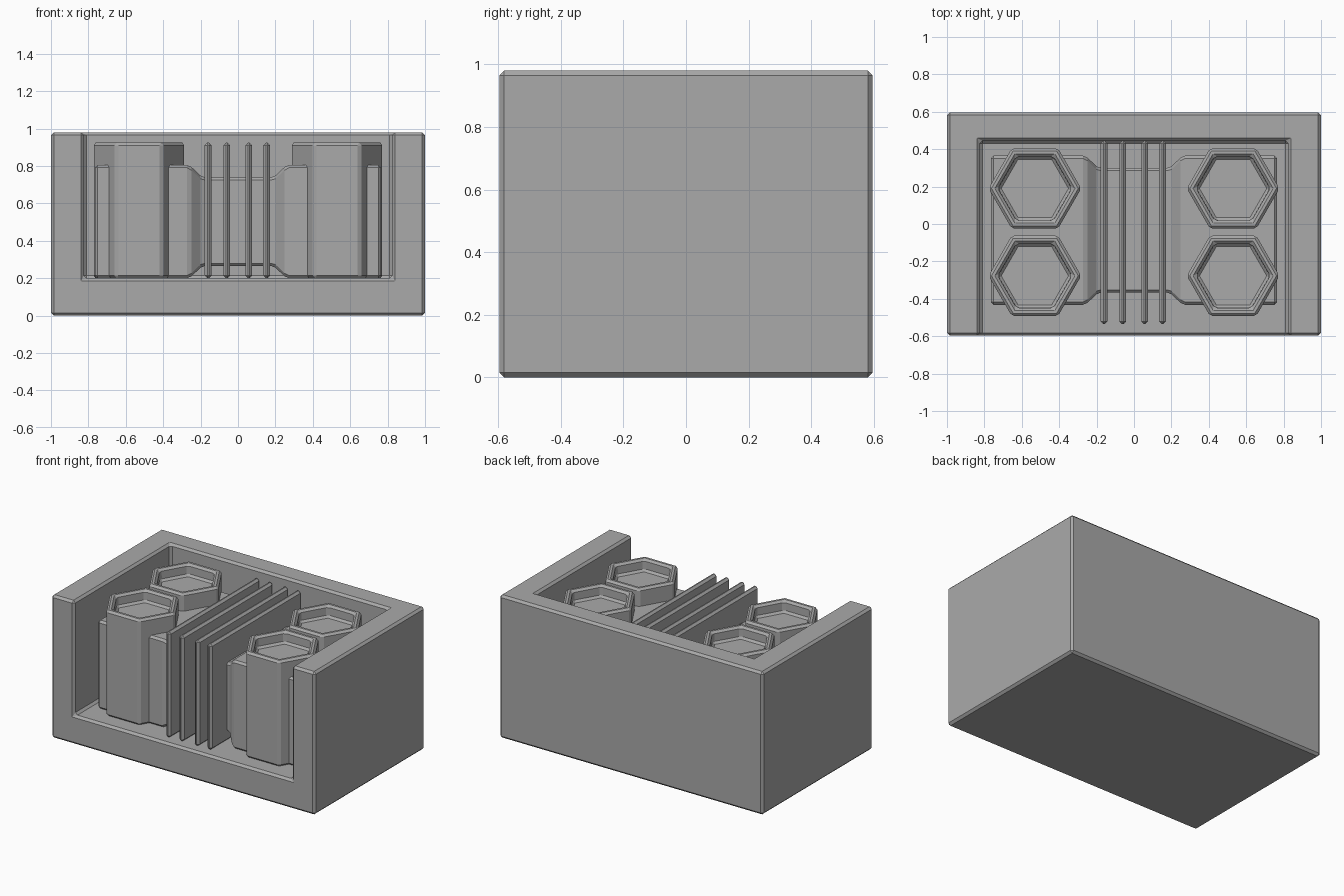
import bpy, bmesh
from mathutils import Matrix
from math import pi

cube = bpy.data.objects.get("Cube")
if cube:
    bpy.data.objects.remove(cube, do_unlink=True)

GREY = (0.4, 0.4, 0.4, 1)
mat = bpy.data.materials.new("plain grey")
mat.use_nodes = True
mat.diffuse_color = GREY
mat.node_tree.nodes["Principled BSDF"].inputs["Base Color"].default_value = GREY


def add_object(name, bm, bevel=0.0):
    """Turn a bmesh into an object with an optional chamfer."""
    bmesh.ops.recalc_face_normals(bm, faces=bm.faces)
    mesh = bpy.data.meshes.new(name)
    bm.to_mesh(mesh)
    bm.free()
    mesh.materials.append(mat)
    obj = bpy.data.objects.new(name, mesh)
    bpy.context.collection.objects.link(obj)
    if bevel:
        add_bevel(obj, bevel)
    return obj


def add_bevel(obj, width):
    mod = obj.modifiers.new("chamfer", 'BEVEL')
    mod.width = width
    mod.segments = 1
    mod.limit_method = 'ANGLE'
    mod.angle_limit = 0.4


def box(lo, hi):
    bm = bmesh.new()
    size = [b - a for a, b in zip(lo, hi)]
    mid = [(a + b) / 2 for a, b in zip(lo, hi)]
    matrix = Matrix.Translation(mid) @ Matrix.Diagonal((*size, 1))
    bmesh.ops.create_cube(bm, size=1, matrix=matrix)
    return bm


# Outer housing, open at the top and front
housing = add_object("housing", box((-1, -0.597, 0), (1, 0.597, 0.98)))
cutter = add_object("cavity_cutter", box((-0.825, -1, 0.2), (0.825, 0.445, 1.5)))
cutter.hide_render = True
cutter.hide_viewport = True
cutter.display_type = 'WIRE'
cut = housing.modifiers.new("cavity", 'BOOLEAN')
cut.operation = 'DIFFERENCE'
cut.solver = 'EXACT'
cut.object = cutter
add_bevel(housing, 0.015)


# Hexagonal columns with a recessed top
def hex_column(name, x, y):
    bm = bmesh.new()
    bmesh.ops.create_cone(bm, cap_ends=True, segments=6, radius1=0.248,
                          radius2=0.248, depth=0.725,
                          matrix=Matrix.Translation((x, y, 0.5625))
                          @ Matrix.Rotation(pi / 6, 4, 'Z'))
    # Line a pair of corners up with the x axis
    widest = max(v.co.x for v in bm.verts) - x
    if widest < 0.24:
        bmesh.ops.rotate(bm, verts=bm.verts, cent=(x, y, 0),
                         matrix=Matrix.Rotation(pi / 6, 3, 'Z'))
    bm.normal_update()
    top = max(bm.faces, key=lambda f: f.calc_center_median().z)
    bmesh.ops.inset_region(bm, faces=[top], thickness=0.05)
    bmesh.ops.inset_region(bm, faces=[top], thickness=0.002)
    bmesh.ops.translate(bm, verts=top.verts, vec=(0, 0, -0.08))
    add_object(name, bm, 0.014)


for side, x in (("left", 0.53), ("right", -0.53)):
    for end, y in (("front", -0.277), ("back", 0.19)):
        hex_column(f"{end}_{side}_column", x, y)

# Cross block lofted along x, with a narrower waist in the middle
bm = bmesh.new()
rings = []
for x, inset in ((-0.765, 0), (-0.26, 0), (-0.19, 0.066),
                 (0.19, 0.066), (0.26, 0), (0.765, 0)):
    y0, y1, z0, z1 = -0.432 + inset, 0.365 - inset, 0.2 + inset, 0.805 - inset
    rings.append([bm.verts.new((x, y, z))
                  for y, z in ((y0, z0), (y1, z0), (y1, z1), (y0, z1))])
for a, b in zip(rings, rings[1:]):
    for i in range(4):
        j = (i + 1) % 4
        bm.faces.new((a[i], a[j], b[j], b[i]))
bm.faces.new(rings[0])
bm.faces.new(rings[-1])
add_object("cross_block", bm, 0.014)

# Thin upright fins
for n, x in enumerate((-0.16, -0.06, 0.057, 0.153), 1):
    add_object(f"fin_{n}", box((x - 0.018, -0.535, 0.2), (x + 0.018, 0.445, 0.925)), 0.014)
